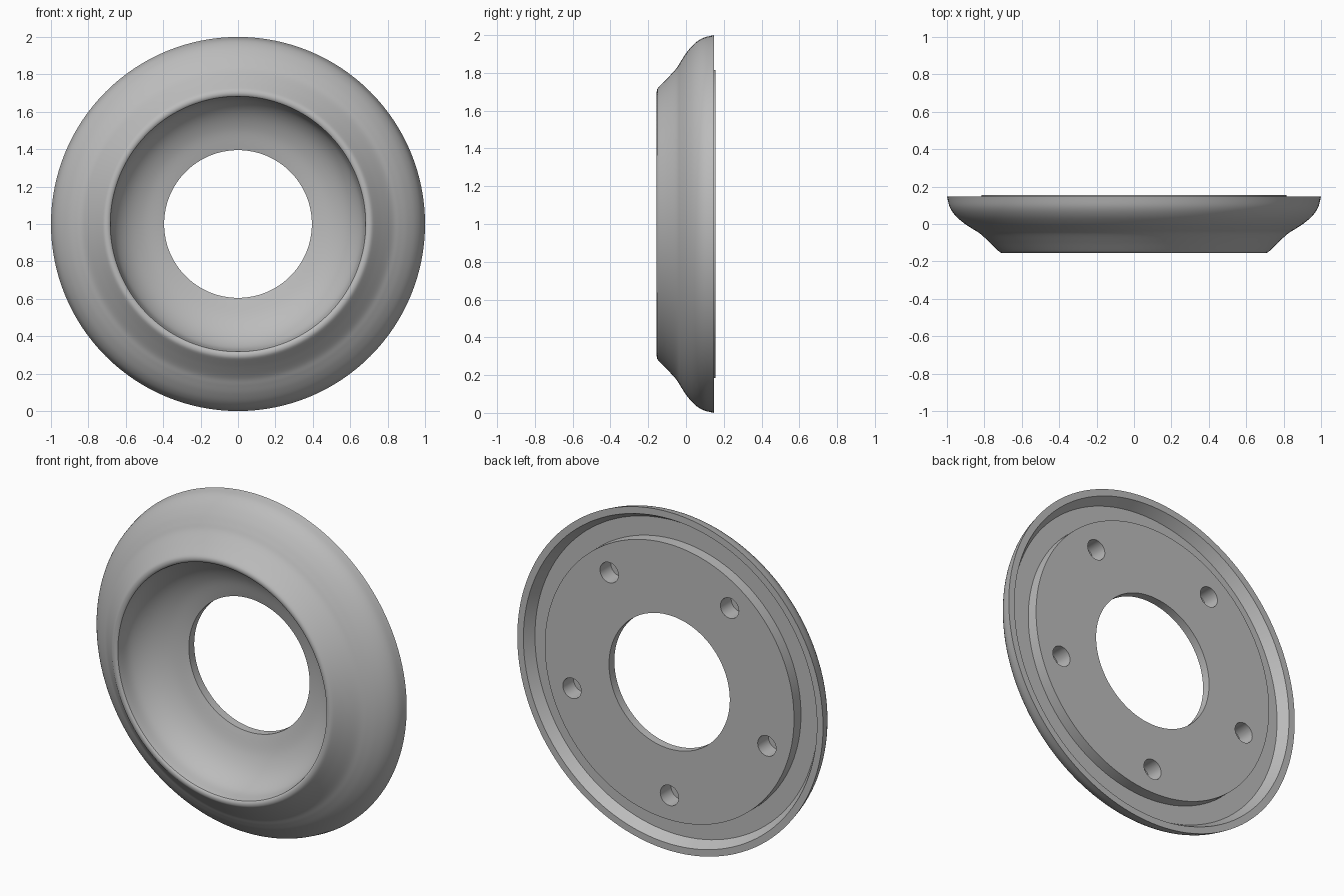
import bpy, bmesh, math
from mathutils import Vector, Matrix

old = bpy.data.objects.get("Cube")
if old:
    bpy.data.objects.remove(old, do_unlink=True)

SEGMENTS = 128
CENTRE = Vector((0, 0, 1))


def make_material(name, value):
    mat = bpy.data.materials.new(name)
    mat.use_nodes = True
    mat.diffuse_color = (value, value, value, 1)
    mat.node_tree.nodes["Principled BSDF"].inputs["Base Color"].default_value = mat.diffuse_color
    return mat


def smooth_path(points, steps=6):
    """Catmull-Rom curve through (radius, depth) points."""
    p = [Vector(q) for q in points]
    p = [2 * p[0] - p[1]] + p + [2 * p[-1] - p[-2]]
    path = []
    for a, b, c, d in zip(p, p[1:], p[2:], p[3:]):
        for i in range(steps):
            t = i / steps
            path.append(0.5 * (2 * b + (c - a) * t + (2 * a - 5 * b + 4 * c - d) * t ** 2
                               + (3 * b - a - 3 * c + d) * t ** 3))
    return path + [p[-2]]


def lathe(name, profile):
    """Closed ring: turn the profile about the front-to-back axis."""
    bm = bmesh.new()
    rings = []
    for s in range(SEGMENTS):
        a = math.tau * s / SEGMENTS
        rings.append([bm.verts.new(CENTRE + Vector((r * math.cos(a), y, r * math.sin(a))))
                      for r, y in profile])
    n = len(profile)
    for s in range(SEGMENTS):
        here, after = rings[s], rings[(s + 1) % SEGMENTS]
        for i in range(n):
            j = (i + 1) % n
            bm.faces.new((here[i], here[j], after[j], after[i]))
    bmesh.ops.recalc_face_normals(bm, faces=bm.faces)
    mesh = bpy.data.meshes.new(name)
    bm.to_mesh(mesh)
    bm.free()
    obj = bpy.data.objects.new(name, mesh)
    bpy.context.collection.objects.link(obj)
    return obj


# Profile sections: hollow bowl, rounded front lip, flared outside, back groove and boss
bowl = smooth_path([(0.395, 0.105), (0.51, 0.07), (0.60, 0.015), (0.66, -0.06), (0.683, -0.147)])
front_lip = [(0.69, -0.153), (0.70, -0.155), (0.71, -0.154), (0.718, -0.15), (0.726, -0.143)]
flare = smooth_path([(0.735, -0.134), (0.775, -0.095), (0.825, -0.05), (0.865, -0.025),
                     (0.91, 0.005), (0.955, 0.045), (0.985, 0.09), (1.0, 0.148)])
back = [(0.96, 0.148), (0.925, 0.09), (0.815, 0.09), (0.815, 0.155), (0.395, 0.155)]
ring = lathe("flanged_ring", [tuple(p) for p in bowl + front_lip + flare + back])
ring.data.materials.append(make_material("grey metal", 0.5))

# Five blind screw holes in the back face
bm = bmesh.new()
for i in range(5):
    a = math.radians(270 + 72 * i)
    spot = CENTRE + Vector((0.67 * math.cos(a), 0.155, 0.67 * math.sin(a)))
    bmesh.ops.create_cone(bm, cap_ends=True, segments=32, radius1=0.06, radius2=0.06, depth=0.2,
                          matrix=Matrix.Translation(spot) @ Matrix.Rotation(math.pi / 2, 4, "X"))
mesh = bpy.data.meshes.new("screw_hole_cutter")
bm.to_mesh(mesh)
bm.free()
cutter = bpy.data.objects.new("screw_hole_cutter", mesh)
bpy.context.collection.objects.link(cutter)
cutter.hide_render = True

cut = ring.modifiers.new("screw_holes", "BOOLEAN")
cut.operation = "DIFFERENCE"
cut.solver = "EXACT"
cut.object = cutter
bpy.ops.object.select_all(action="DESELECT")
ring.select_set(True)
bpy.context.view_layer.objects.active = ring
bpy.ops.object.modifier_apply(modifier=cut.name)
bpy.data.objects.remove(cutter, do_unlink=True)
bpy.ops.object.shade_smooth_by_angle(angle=math.radians(30))
